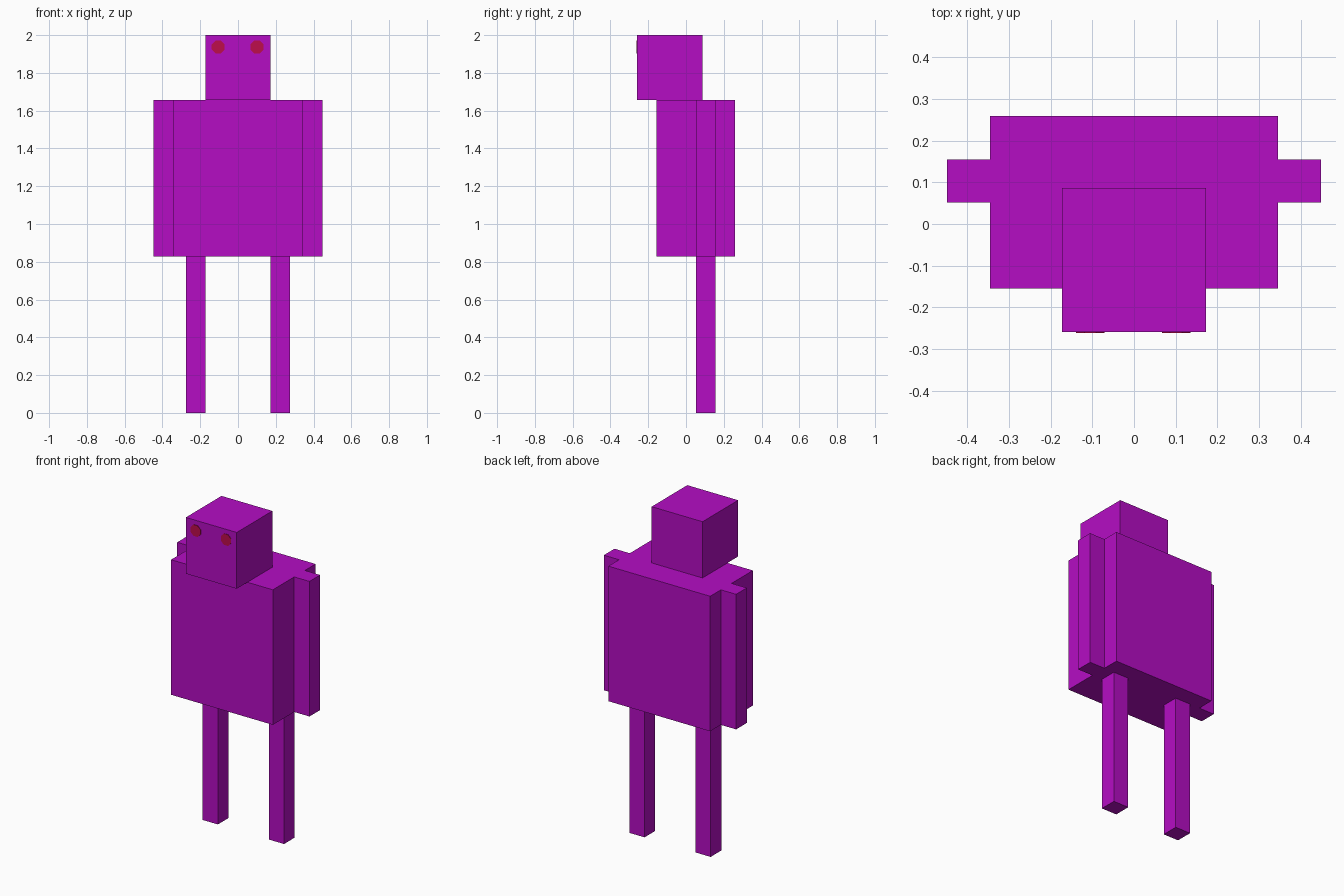
import bpy, math

if "Cube" in bpy.data.objects:
    bpy.data.objects.remove(bpy.data.objects["Cube"])

U = 2 / 58  # modelling unit: the figure is 58 units tall


def material(name, rgb):
    m = bpy.data.materials.new(name)
    m.diffuse_color = (*rgb, 1)
    m.use_nodes = True
    m.node_tree.nodes["Principled BSDF"].inputs["Base Color"].default_value = m.diffuse_color
    return m


purple = material("purple", (0.46, 0.004, 0.55))
red = material("red", (0.51, 0.004, 0.07))


def box(name, lo, hi):
    """Axis-aligned box between two corners given in units."""
    centre = [(a + b) / 2 * U for a, b in zip(lo, hi)]
    bpy.ops.mesh.primitive_cube_add(size=1, location=centre)
    ob = bpy.context.object
    ob.name = name
    ob.scale = [(b - a) * U for a, b in zip(lo, hi)]
    bpy.ops.object.transform_apply(location=False, rotation=False, scale=True)
    ob.data.materials.append(purple)
    return ob


# Torso and head
box("body", (-10, -4.5, 24), (10, 7.5, 48))
box("head", (-5, -7.5, 48), (5, 2.5, 58))

for side, s in (("left", 1), ("right", -1)):
    # Limbs
    xs = sorted((5 * s, 8 * s))
    box(side + "_leg", (xs[0], 1.5, 0), (xs[1], 4.5, 24))
    xs = sorted((10 * s, 13 * s))
    box(side + "_arm", (xs[0], 1.5, 24), (xs[1], 4.5, 48))

    # Eye: thin eight-sided plate on the front of the head
    bpy.ops.mesh.primitive_cylinder_add(
        vertices=8, radius=0.037, depth=0.006,
        location=(0.103 * s - 0.002, -7.5 * U, 1.937),
        rotation=(math.pi / 2, 0, 0))
    eye = bpy.context.object
    eye.name = side + "_eye"
    bpy.ops.object.transform_apply(location=False, rotation=True, scale=False)
    # Turn the octagon so its sides are level
    eye.rotation_euler.y = math.pi / 8
    eye.data.materials.append(red)
